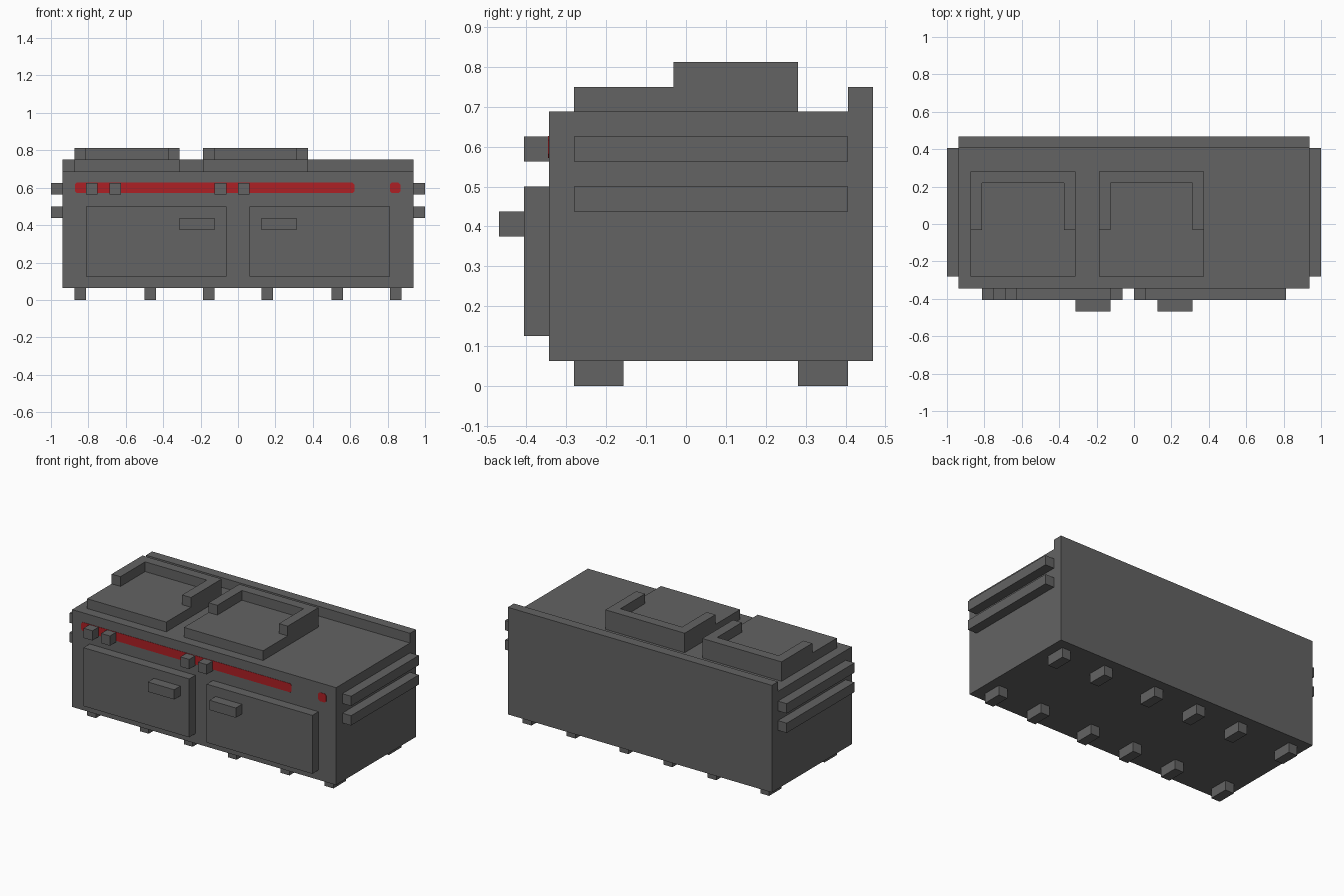
import bpy, bmesh
from mathutils import Vector

if "Cube" in bpy.data.objects:
    bpy.data.objects.remove(bpy.data.objects["Cube"], do_unlink=True)

U = 0.0625           # building grid
BACK, FRONT = 0.46875, -0.34375


def material(name, rgb):
    m = bpy.data.materials.new(name)
    m.use_nodes = True
    m.diffuse_color = (*rgb, 1)
    m.node_tree.nodes["Principled BSDF"].inputs["Base Color"].default_value = (*rgb, 1)
    return m


GREY = material("dark grey metal", (0.125, 0.125, 0.125))
RED = material("red panel", (0.42, 0.014, 0.018))


def prism(name, points, extrude, mat=GREY):
    """Extrude a flat outline along a vector."""
    bm = bmesh.new()
    face = bm.faces.new([bm.verts.new(p) for p in points])
    res = bmesh.ops.extrude_face_region(bm, geom=[face], use_keep_orig=True)
    verts = [g for g in res["geom"] if isinstance(g, bmesh.types.BMVert)]
    bmesh.ops.translate(bm, verts=verts, vec=Vector(extrude))
    bmesh.ops.recalc_face_normals(bm, faces=bm.faces)
    mesh = bpy.data.meshes.new(name)
    bm.to_mesh(mesh)
    bm.free()
    mesh.materials.append(mat)
    ob = bpy.data.objects.new(name, mesh)
    bpy.context.collection.objects.link(ob)
    return ob


def box(name, x, y, z, mat=GREY):
    (x0, x1), (y0, y1), (z0, z1) = x, y, z
    return prism(name, [(x0, y0, z0), (x1, y0, z0), (x1, y1, z0), (x0, y1, z0)],
                 (0, 0, z1 - z0), mat)


# Cabinet body with raised back ledge, extruded from its side profile
profile = [(FRONT, U), (BACK, U), (BACK, 12 * U), (BACK - U, 12 * U),
           (BACK - U, 11 * U), (FRONT, 11 * U)]
prism("cabinet_body", [(-15 * U, y, z) for y, z in profile], (30 * U, 0, 0))

# Hobs: low slab with a U-shaped rim open to the front
for side, x0 in (("right", -14 * U), ("left", -3 * U)):
    x1 = x0 + 9 * U
    y0, y1, ym = -0.28125, 0.28125, -0.03125
    box(f"{side}_hob_slab", (x0, x1), (y0, y1), (11 * U, 12 * U))
    rim = [(x0, ym), (x0 + U, ym), (x0 + U, y1 - U), (x1 - U, y1 - U),
           (x1 - U, ym), (x1, ym), (x1, y1), (x0, y1)]
    prism(f"{side}_hob_rim", [(x, y, 12 * U) for x, y in rim], (0, 0, U))

# Oven doors and handles
for side, s in (("right", -1), ("left", 1)):
    box(f"{side}_door", sorted((s * U, s * 13 * U)), (FRONT - U, FRONT), (2 * U, 8 * U))
    box(f"{side}_door_handle", sorted((s * 2 * U, s * 5 * U)),
        (FRONT - 2 * U, FRONT - U), (6 * U, 7 * U))

# Control knobs
for i, x in enumerate((-13, -11, -2, 0)):
    box(f"knob_{i + 1}", (x * U, (x + 1) * U), (FRONT - U, FRONT), (9 * U, 10 * U))


# Red control strip and light: thin plates with clipped corners
def plate(name, x0, x1, z0=0.571, z1=0.627, c=0.010):
    pts = [(x0 + c, z0), (x1 - c, z0), (x1, z0 + c), (x1, z1 - c),
           (x1 - c, z1), (x0 + c, z1), (x0, z1 - c), (x0, z0 + c)]
    prism(name, [(x, FRONT, z) for x, z in pts], (0, -0.002, 0), RED)


plate("control_strip", -0.872, 0.622)
plate("indicator_light", 0.812, 0.868)

# Side rails
for side, s in (("right", -1), ("left", 1)):
    for level, z in (("lower", 7 * U), ("upper", 9 * U)):
        box(f"{side}_{level}_rail", sorted((s * 15 * U, s * 16 * U)),
            (-0.28125, 0.40625), (z, z + U))

# Feet in two rows
for row, y in (("front", -0.28125), ("back", 0.28125)):
    for i, x in enumerate((-14, -8, -3, 2, 8, 13)):
        box(f"{row}_foot_{i + 1}", (x * U, (x + 1) * U), (y, y + 2 * U), (0, U))
